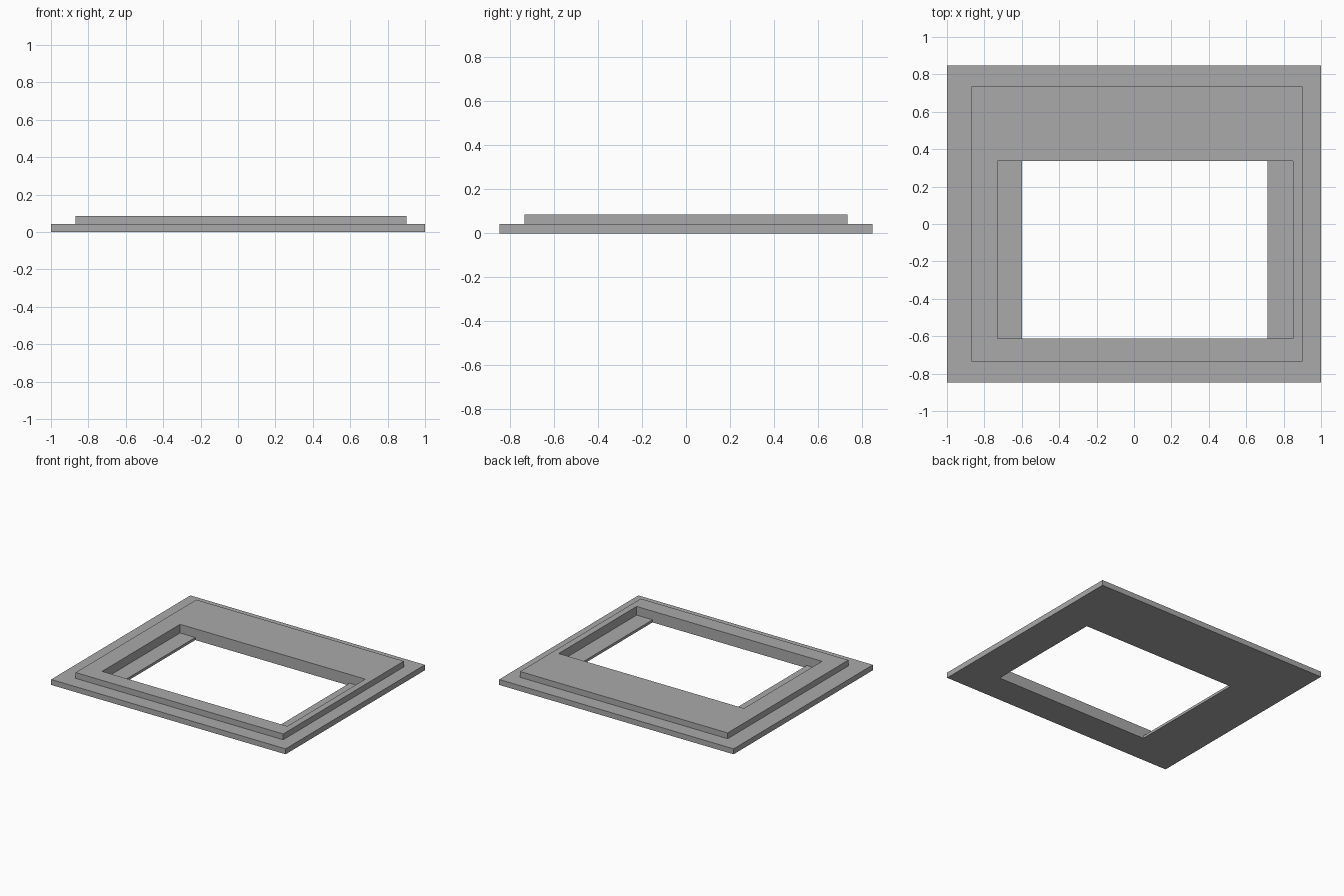
import bpy
import bmesh

cube = bpy.data.objects.get("Cube")
if cube:
    bpy.data.objects.remove(cube, do_unlink=True)

grey = bpy.data.materials.new("plain_grey")
grey.use_nodes = True
colour = (0.4, 0.4, 0.4, 1)
grey.diffuse_color = colour
grey.node_tree.nodes["Principled BSDF"].inputs["Base Color"].default_value = colour

# Heights of the shelf, the base plate and the raised plate
SHELF, BASE, TOP = 0.02, 0.042, 0.087

# Plan rectangles: x min, x max, y min, y max
outer = (-1, 1, -0.848, 0.848)
raised = (-0.87, 0.9, -0.735, 0.735)
pocket = (-0.73, 0.85, -0.613, 0.337)
opening = (-0.6, 0.715, -0.613, 0.337)

# The section runs round the frame: outside, over the steps, into the opening
section = [(outer, 0), (outer, BASE), (raised, BASE), (raised, TOP),
           (pocket, TOP), (pocket, SHELF), (opening, SHELF), (opening, 0)]


def build_frame(name, rings, material):
    bm = bmesh.new()
    loops = []
    for (x0, x1, y0, y1), z in rings:
        corners = ((x0, y0), (x1, y0), (x1, y1), (x0, y1))
        loops.append([bm.verts.new((x, y, z)) for x, y in corners])
    for a, b in zip(loops, loops[1:] + loops[:1]):
        for i in range(4):
            j = (i + 1) % 4
            bm.faces.new((a[i], a[j], b[j], b[i]))
    # The shelf exists only at the two sides, so drop its flat ends
    bm.normal_update()
    flat = [f for f in bm.faces if f.calc_area() < 1e-6]
    bmesh.ops.delete(bm, geom=flat, context='FACES')
    mesh = bpy.data.meshes.new(name)
    bm.to_mesh(mesh)
    bm.free()
    mesh.materials.append(material)
    obj = bpy.data.objects.new(name, mesh)
    bpy.context.collection.objects.link(obj)
    return obj


build_frame("stepped_frame", section, grey)
